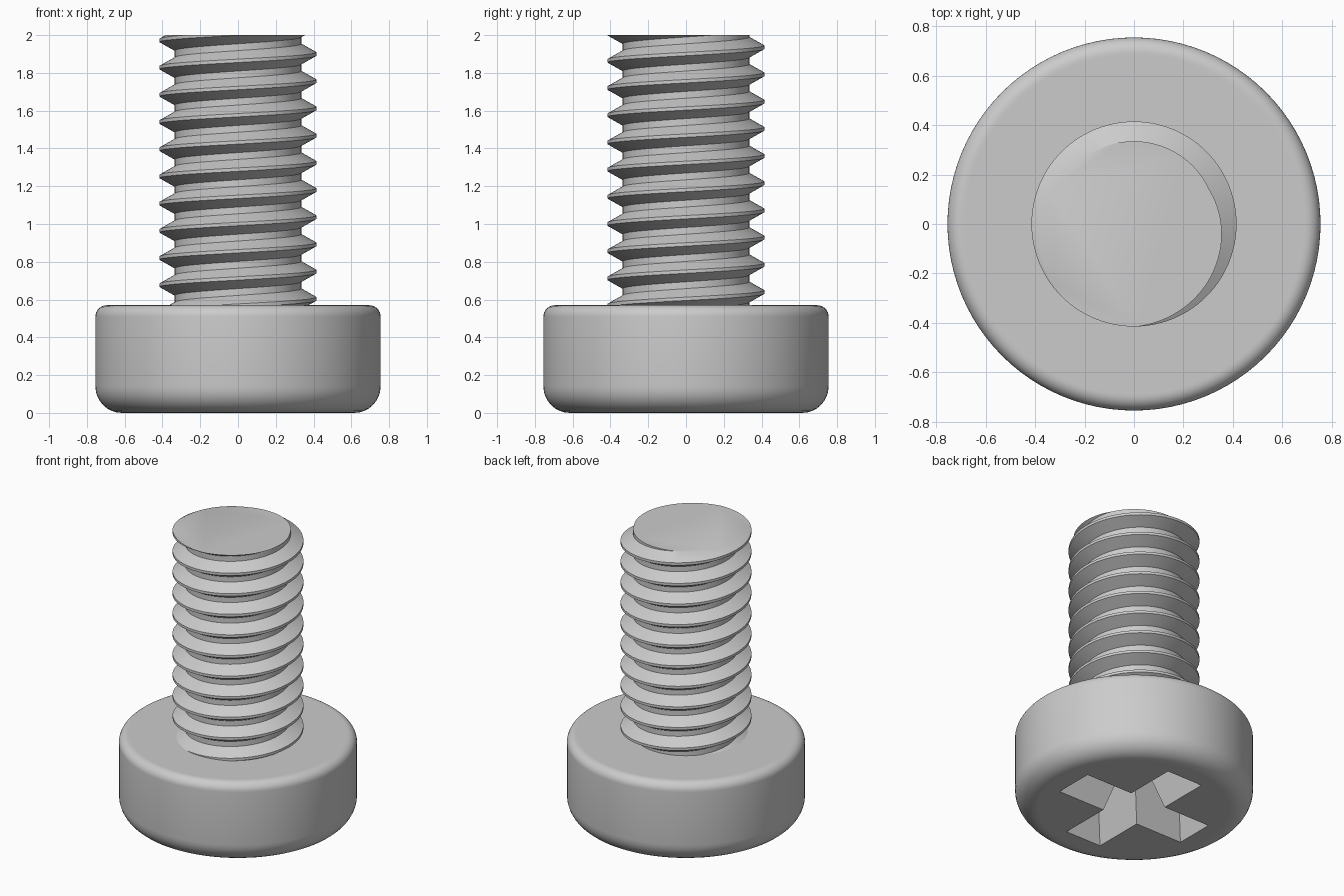
import bpy, bmesh
from math import sin, cos, pi, tau
from mathutils import Vector

cube = bpy.data.objects.get("Cube")
if cube:
    bpy.data.objects.remove(cube)

HEAD_R, HEAD_H = 0.755, 0.57
CREST_R, ROOT_R, PITCH = 0.415, 0.335, 0.144
CREST_Z = 0.604          # crest height on the +x side
SEGS = 96

steel = bpy.data.materials.new("grey steel")
steel.use_nodes = True
grey = (0.6, 0.6, 0.6, 1)
steel.diffuse_color = grey
steel.node_tree.nodes["Principled BSDF"].inputs["Base Color"].default_value = grey


def make_object(name, bm):
    bmesh.ops.recalc_face_normals(bm, faces=bm.faces)
    mesh = bpy.data.meshes.new(name)
    bm.to_mesh(mesh)
    bm.free()
    obj = bpy.data.objects.new(name, mesh)
    bpy.context.collection.objects.link(obj)
    mesh.materials.append(steel)
    return obj


def select_only(obj):
    bpy.ops.object.select_all(action='DESELECT')
    obj.select_set(True)
    bpy.context.view_layer.objects.active = obj


def fillet(radius, z, start, steps=8):
    """Quarter-round profile points near the rim of the head."""
    angles = [start + pi / 2 * i / steps for i in range(steps + 1)]
    return [(HEAD_R - radius + radius * cos(a), z + radius * sin(a)) for a in angles]


def bridge(bm, rows, closed):
    for a, b in zip(rows, rows[1:]):
        n = len(a)
        for i in range(n if closed else n - 1):
            j = (i + 1) % n
            bm.faces.new((a[i], a[j], b[j], b[i]))


# Head: turned profile with a large outer and a small inner round
low, high = 0.14, 0.06
profile = [(HEAD_R - low - 0.01, 0)] + fillet(low, low, -pi / 2)
profile += fillet(high, HEAD_H - high, 0) + [(HEAD_R - high - 0.01, HEAD_H)]
bm = bmesh.new()
rings = [[bm.verts.new((r * cos(tau * i / SEGS), r * sin(tau * i / SEGS), z))
          for i in range(SEGS)] for r, z in profile]
bridge(bm, rings, True)
bm.faces.new(rings[0])
bm.faces.new(rings[-1])
head = make_object("head", bm)

# Cross recess: tapered cutter with one outline per level
def cross_outline(bm, z, taper=0.29):
    inset = taper * z
    length, half = 0.5 - inset, 0.138 - inset
    points = []
    for k in range(4):
        ax = Vector((cos(k * pi / 2), sin(k * pi / 2), 0))
        side = Vector((-ax.y, ax.x, 0))
        points += [ax * length - side * half, ax * length + side * half,
                   ax * half + side * half]
    return [bm.verts.new(p + Vector((0, 0, z))) for p in points]


bm = bmesh.new()
levels = [cross_outline(bm, z) for z in (-0.05, 0.32)]
bridge(bm, levels, True)
for level in levels:
    bm.faces.new(level)
cutter = make_object("recess_cutter", bm)
cutter.hide_render = True

cut = head.modifiers.new("recess", 'BOOLEAN')
cut.operation = 'DIFFERENCE'
cut.solver = 'EXACT'
cut.object = cutter
select_only(head)
bpy.ops.object.modifier_apply(modifier=cut.name)
bpy.data.objects.remove(cutter)

# Threaded shank: one thread section swept along a right-handed helix
half_crest, half_root = PITCH / 16, PITCH / 8
section = [(ROOT_R, -PITCH / 2), (ROOT_R, half_root - PITCH / 2),
           (CREST_R, -half_crest), (CREST_R, half_crest),
           (ROOT_R, PITCH / 2 - half_root), (ROOT_R, PITCH / 2)]
bm = bmesh.new()
rows = []
for i in range(-3 * SEGS, 12 * SEGS + 1):
    a = tau * i / SEGS
    rows.append([bm.verts.new((r * cos(a), r * sin(a), CREST_Z + PITCH * i / SEGS + z))
                 for r, z in section])
bridge(bm, rows, False)
bmesh.ops.remove_doubles(bm, verts=bm.verts, dist=1e-4)

# Trim flat at the tip and inside the head, and cap both ends
for z, up in ((2, 1), (HEAD_H - 0.05, -1)):
    result = bmesh.ops.bisect_plane(
        bm, geom=bm.verts[:] + bm.edges[:] + bm.faces[:], dist=1e-6,
        plane_co=(0, 0, z), plane_no=(0, 0, up), clear_outer=True)
    rim = [e for e in result["geom_cut"] if isinstance(e, bmesh.types.BMEdge)]
    bmesh.ops.edgeloop_fill(bm, edges=rim)
shank = make_object("threaded_shank", bm)

for obj in (head, shank):
    select_only(obj)
    bpy.ops.object.shade_smooth_by_angle(angle=pi / 6)
